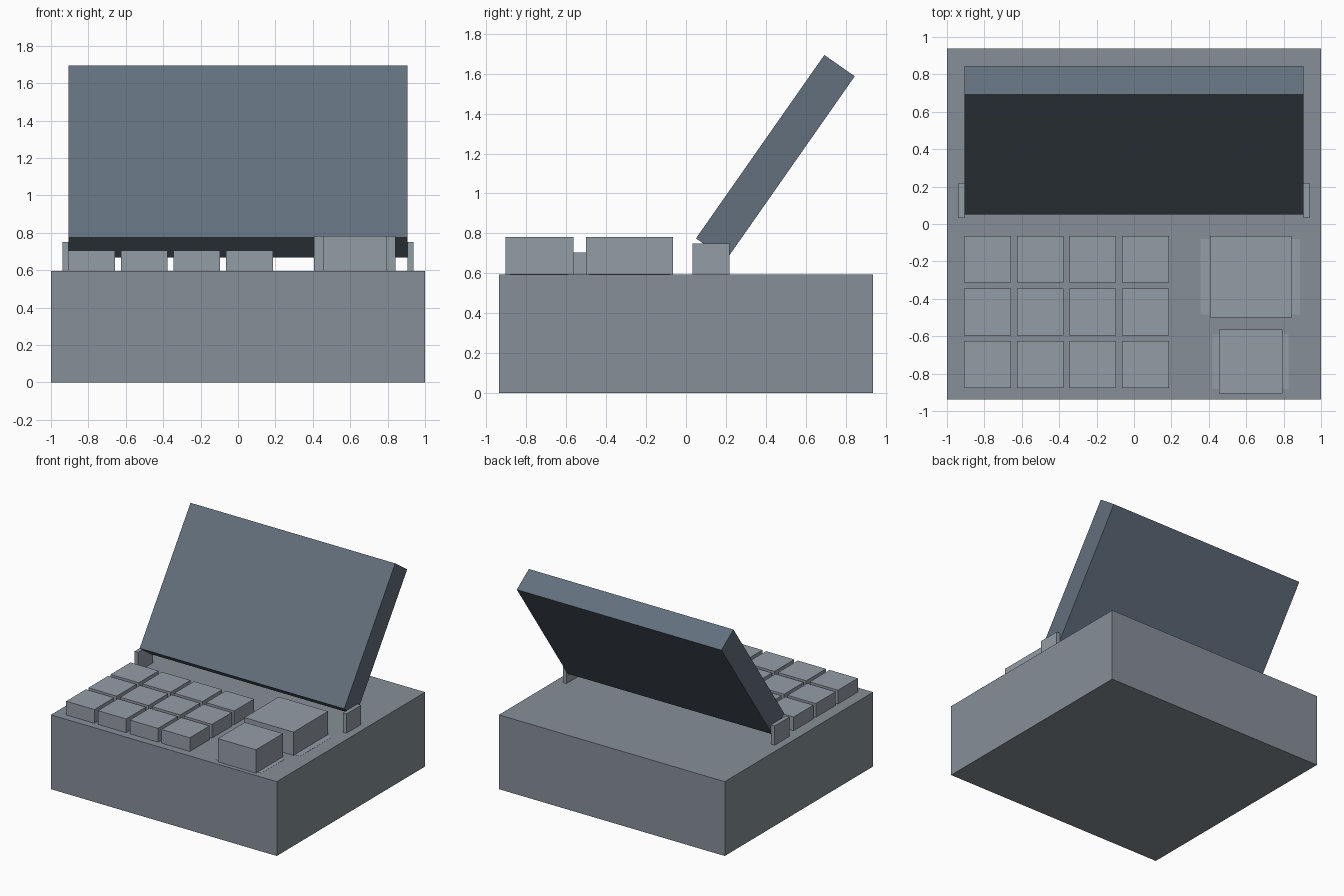
import bpy, bmesh
from math import radians, sin, cos
from mathutils import Matrix, Vector

if "Cube" in bpy.data.objects:
    bpy.data.objects.remove(bpy.data.objects["Cube"])


def colour(name, rgb):
    mat = bpy.data.materials.new(name)
    mat.diffuse_color = (*rgb, 1)
    mat.use_nodes = True
    mat.node_tree.nodes["Principled BSDF"].inputs["Base Color"].default_value = mat.diffuse_color
    return mat


def box(name, x, y, z, mat):
    """Box from (min, max) ranges on each axis."""
    size = [r[1] - r[0] for r in (x, y, z)]
    centre = [(r[0] + r[1]) / 2 for r in (x, y, z)]
    bm = bmesh.new()
    bmesh.ops.create_cube(bm, size=1, matrix=Matrix.Diagonal((*size, 1)))
    mesh = bpy.data.meshes.new(name)
    bm.to_mesh(mesh)
    bm.free()
    mesh.materials.append(mat)
    obj = bpy.data.objects.new(name, mesh)
    obj.location = centre
    bpy.context.collection.objects.link(obj)
    return obj


body_grey = colour("body_grey", (0.239, 0.275, 0.309))
key_grey = colour("key_grey", (0.296, 0.338, 0.381))
screen_blue = colour("screen_blue", (0.123, 0.162, 0.205))

TOP = 0.595

# Body
box("body", (-1, 1), (-0.938, 0.938), (0, TOP), body_grey)

# Small keys, four columns by three rows
for row in range(3):
    for col in range(4):
        x0 = -0.908 + 0.2815 * col
        y1 = -0.064 - 0.281 * row
        box(f"key_{row}_{col}", (x0, x0 + 0.25), (y1 - 0.25, y1), (TOP, 0.705), key_grey)

# Large keys on nearly flush plates
PLATE = (TOP - 0.02, TOP + 0.001)
box("large_key_plate", (0.355, 0.888), (-0.485, -0.08), PLATE, key_grey)
box("large_key", (0.406, 0.842), (-0.5, -0.064), (TOP, 0.782), key_grey)
box("medium_key_plate", (0.42, 0.826), (-0.882, -0.588), PLATE, key_grey)
box("medium_key", (0.455, 0.793), (-0.905, -0.564), (TOP, 0.782), key_grey)

# Tilted display, placed from its lower front edge
tilt, length, depth = radians(55), 1.122, 0.186
display = box("display", (-0.906, 0.906), (0, length), (-depth, 0), screen_blue)
along = Vector((0, cos(tilt), sin(tilt)))
back = Vector((0, sin(tilt), -cos(tilt)))
display.rotation_euler.x = tilt
display.location = Vector((0, 0.05, 0.775)) + along * length / 2 + back * depth / 2

# Hinge brackets at either side of the display
for side, s in (("left", -1), ("right", 1)):
    box(f"{side}_hinge", tuple(sorted((s * 0.906, s * 0.938))), (0.032, 0.218),
        (TOP, 0.75), key_grey)
